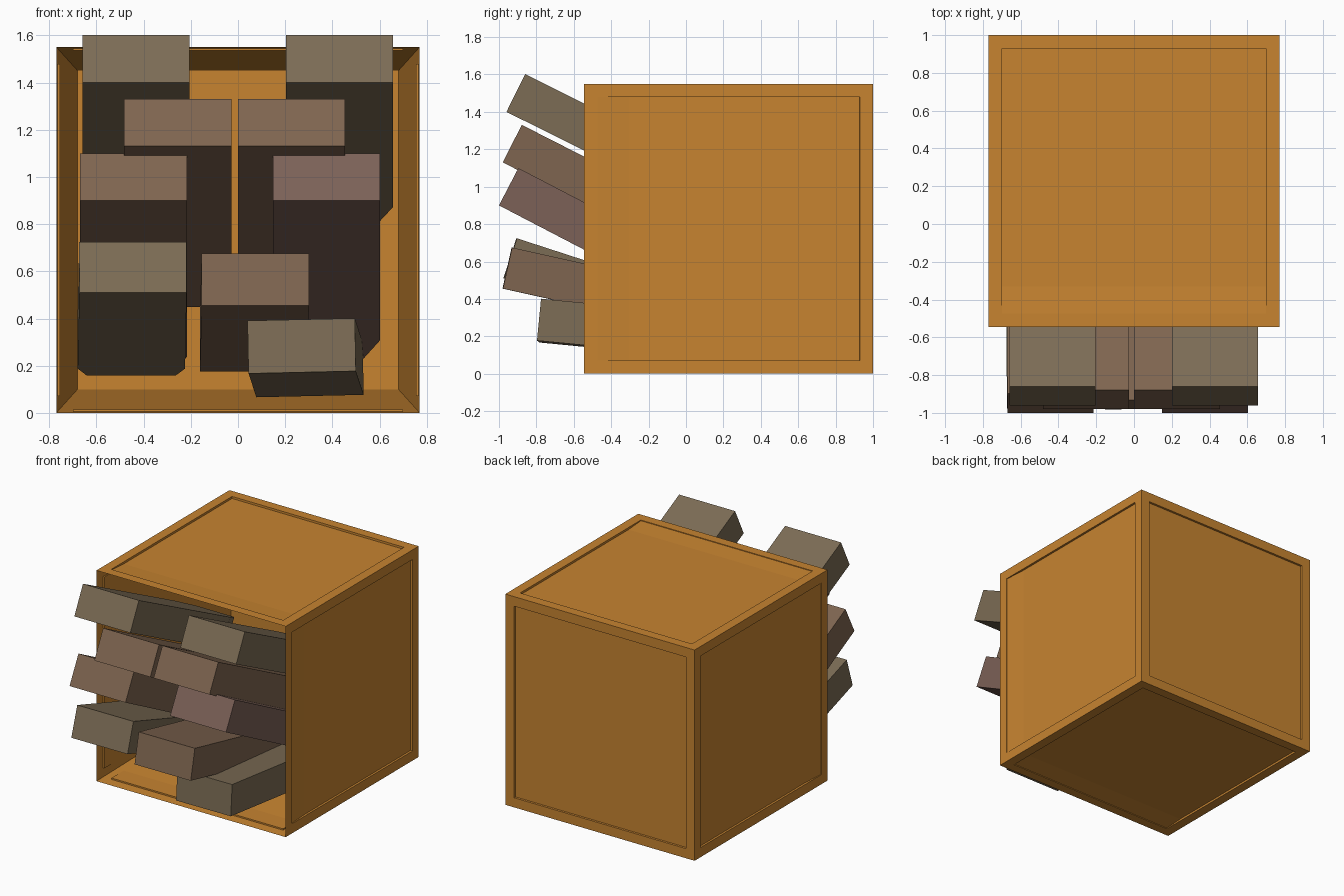
import bpy, bmesh
from math import radians

if "Cube" in bpy.data.objects:
    bpy.data.objects.remove(bpy.data.objects["Cube"])


def material(name, rgb):
    m = bpy.data.materials.new(name)
    m.diffuse_color = (*rgb, 1)
    m.use_nodes = True
    m.node_tree.nodes["Principled BSDF"].inputs["Base Color"].default_value = m.diffuse_color
    return m


def finish(bm, name, mat):
    bmesh.ops.recalc_face_normals(bm, faces=bm.faces)
    mesh = bpy.data.meshes.new(name)
    bm.to_mesh(mesh)
    bm.free()
    ob = bpy.data.objects.new(name, mesh)
    bpy.context.collection.objects.link(ob)
    mesh.materials.append(mat)
    return ob


orange = material("orange_crate", (0.57, 0.23, 0.03))
grey_brown = material("grey_brown", (0.20, 0.15, 0.09))
warm_brown = material("warm_brown", (0.21, 0.13, 0.08))
rose_brown = material("rose_brown", (0.20, 0.12, 0.095))

# Crate: outer box with recessed panels, open front, tapering interior
F, B, H, W = -0.545, 1.0, 1.55, 0.77
T = 0.1


def ring(bm, w, y, z0, z1):
    return [bm.verts.new(p) for p in
            ((-w, y, z0), (w, y, z0), (w, y, z1), (-w, y, z1))]


bm = bmesh.new()
rim = ring(bm, W, F, 0, H)
back = ring(bm, W, B, 0, H)
inner = ring(bm, W - T + 0.01, B - T - 0.01, T, H - T)
outer = [bm.faces.new(back)]
for i in range(4):
    j = (i + 1) % 4
    outer.append(bm.faces.new((rim[i], rim[j], back[j], back[i])))
    bm.faces.new((rim[i], rim[j], inner[j], inner[i]))
bm.faces.new(inner)
bmesh.ops.recalc_face_normals(bm, faces=bm.faces)
# recessed panels: frame inset, then a small step inwards
bmesh.ops.inset_individual(bm, faces=outer, thickness=T, depth=0)
bmesh.ops.inset_individual(bm, faces=outer, thickness=0.001, depth=-0.015)
finish(bm, "crate", orange)


# Planks: origin at the centre of the lower front edge, running back along +y
def plank(name, loc, pitch, length, mat, chamfer=0.0, yaw=0, roll=0):
    w, h = 0.2275, 0.225
    c, s = chamfer, chamfer * 2.4
    outline = [(-w, 0), (w, 0), (w, length - s), (w - c, length),
               (-w + c, length), (-w, length - s)]
    if not chamfer:
        outline = [(-w, 0), (w, 0), (w, length), (-w, length)]
    bm = bmesh.new()
    face = bm.faces.new([bm.verts.new((x, y, 0)) for x, y in outline])
    ext = bmesh.ops.extrude_face_region(bm, geom=[face])["geom"]
    bmesh.ops.translate(bm, vec=(0, 0, h), verts=[
        v for v in ext if isinstance(v, bmesh.types.BMVert)])
    ob = finish(bm, name, mat)
    ob.location = loc
    ob.rotation_euler = (radians(-pitch), radians(roll), radians(yaw))


plank("top_plank_left", (-0.432, -0.96, 1.40), 26.5, 1.35, grey_brown, 0.07)
plank("top_plank_right", (0.43, -0.96, 1.40), 26.5, 1.35, grey_brown, 0.07)
plank("upper_plank_left", (-0.255, -0.98, 1.13), 27, 1.5, warm_brown)
plank("upper_plank_right", (0.227, -0.98, 1.13), 27, 1.5, warm_brown)
plank("middle_plank_left", (-0.443, -1.0, 0.90), 27.5, 1.6, warm_brown, 0.07)
plank("middle_plank_right", (0.375, -1.0, 0.90), 27.5, 1.45, rose_brown, 0.07)
plank("lower_plank_left", (-0.445, -0.975, 0.51), 18, 1.14, grey_brown,
      0.04, yaw=0.4)
plank("lower_plank_middle", (0.073, -0.98, 0.455), 12.5, 1.29, warm_brown,
      yaw=0.3)
plank("bottom_plank", (0.272, -0.79, 0.172), 5.5, 1.05, grey_brown,
      yaw=-1.7, roll=-1.3)
